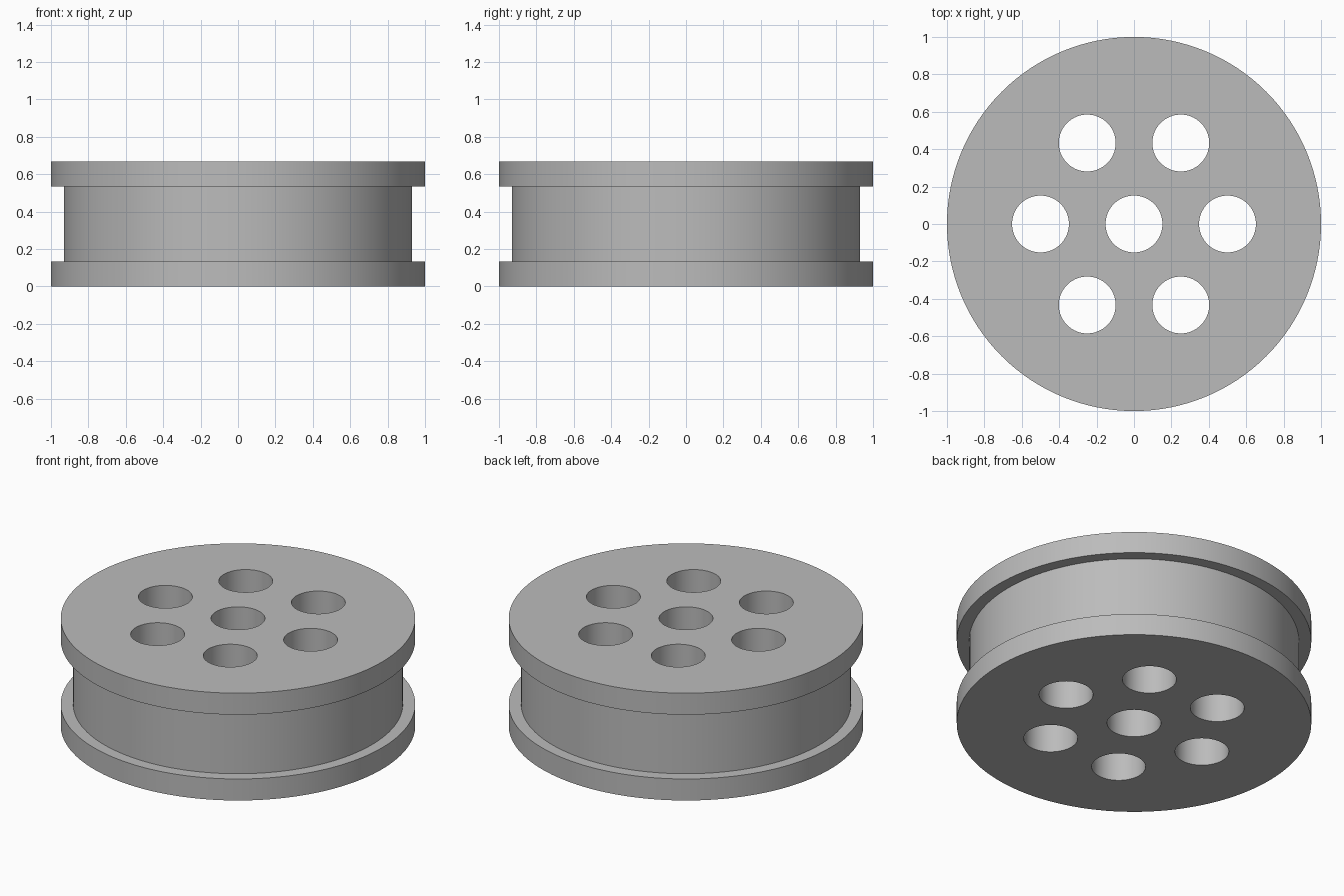
import bpy
import bmesh
from math import cos, sin, pi, radians

if "Cube" in bpy.data.objects:
    bpy.data.objects.remove(bpy.data.objects["Cube"], do_unlink=True)

HEIGHT, FLANGE = 0.668, 0.134
RIM_R, GROOVE_R = 1.0, 0.93
HOLE_R, HOLE_RING = 0.152, 0.5

grey = bpy.data.materials.new("plain grey")
grey.use_nodes = True
colour = (0.5, 0.5, 0.5, 1)
grey.diffuse_color = colour
grey.node_tree.nodes["Principled BSDF"].inputs["Base Color"].default_value = colour


def add_object(name, bm):
    mesh = bpy.data.meshes.new(name)
    bm.to_mesh(mesh)
    bm.free()
    mesh.materials.append(grey)
    obj = bpy.data.objects.new(name, mesh)
    bpy.context.collection.objects.link(obj)
    return obj


def lathe(name, profile, sides):
    """Closed solid turned about z from (radius, height) points, with flat end caps."""
    bm = bmesh.new()
    rings = [[bm.verts.new((r * cos(2 * pi * i / sides), r * sin(2 * pi * i / sides), z))
              for i in range(sides)] for r, z in profile]
    for low, high in zip(rings, rings[1:]):
        for i in range(sides):
            j = (i + 1) % sides
            bm.faces.new((low[i], low[j], high[j], high[i]))
    bm.faces.new(rings[0][::-1])
    bm.faces.new(rings[-1])
    return add_object(name, bm)


# Wheel body: two flanges with a groove between them
wheel = lathe("grooved_wheel", [
    (RIM_R, 0), (RIM_R, FLANGE), (GROOVE_R, FLANGE),
    (GROOVE_R, HEIGHT - FLANGE), (RIM_R, HEIGHT - FLANGE), (RIM_R, HEIGHT)], 128)

# Through holes: one axle hole and six around it
bm = bmesh.new()
centres = [(0, 0)] + [(HOLE_RING * cos(k * pi / 3), HOLE_RING * sin(k * pi / 3))
                      for k in range(6)]
for x, y in centres:
    made = bmesh.ops.create_cone(bm, cap_ends=True, segments=64, radius1=HOLE_R,
                                 radius2=HOLE_R, depth=HEIGHT * 2)
    bmesh.ops.translate(bm, verts=made["verts"], vec=(x, y, HEIGHT / 2))
cutter = add_object("hole_cutter", bm)
cutter.hide_render = True

cut = wheel.modifiers.new("holes", 'BOOLEAN')
cut.operation = 'DIFFERENCE'
cut.solver = 'EXACT'
cut.object = cutter

bpy.ops.object.select_all(action='DESELECT')
wheel.select_set(True)
bpy.context.view_layer.objects.active = wheel
bpy.ops.object.modifier_apply(modifier=cut.name)
bpy.data.objects.remove(cutter, do_unlink=True)
bpy.ops.object.shade_smooth_by_angle(angle=radians(30))
